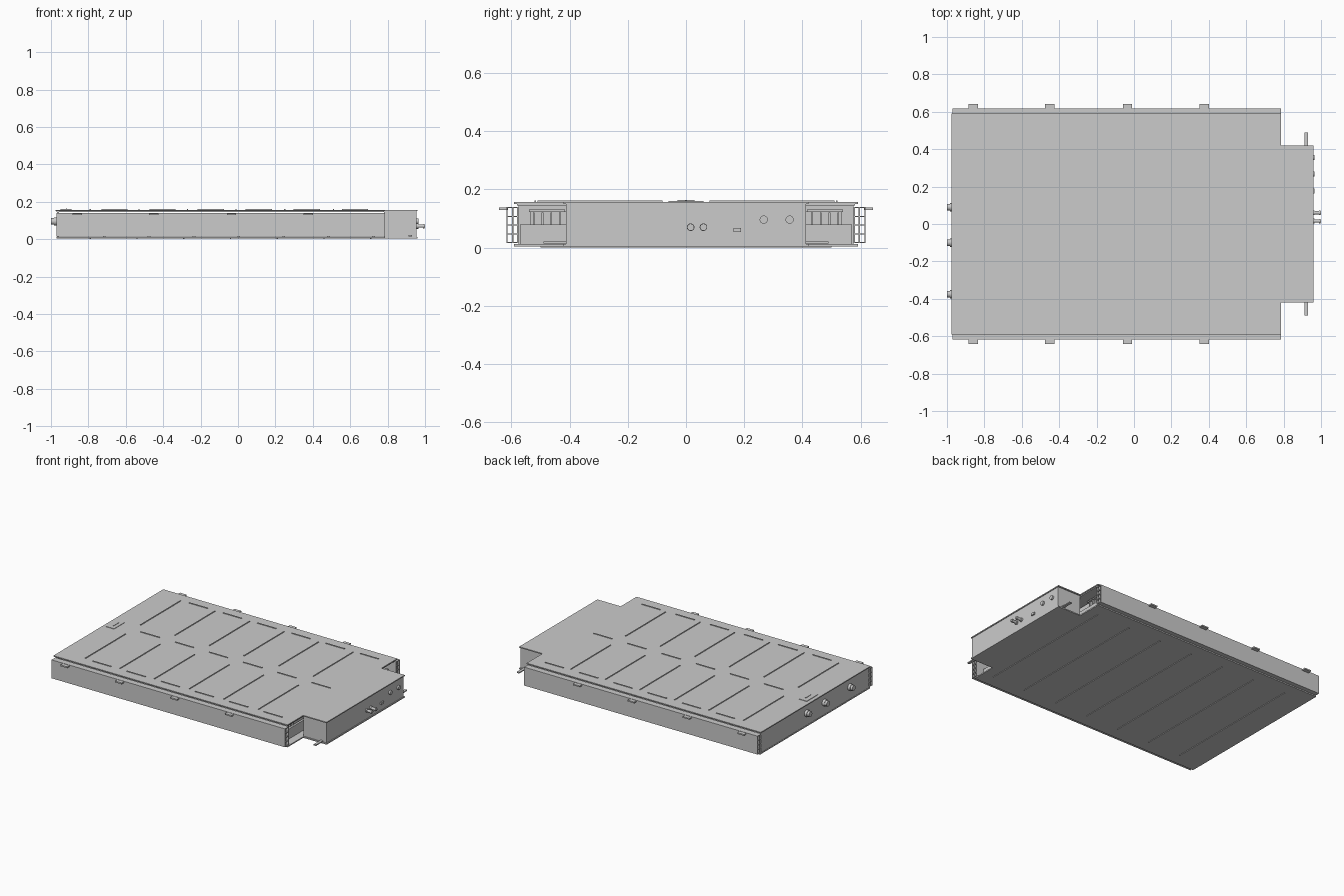
import bpy, bmesh
from mathutils import Matrix, Vector

if "Cube" in bpy.data.objects:
    bpy.data.objects.remove(bpy.data.objects["Cube"])


def finish(name, bm):
    bmesh.ops.recalc_face_normals(bm, faces=bm.faces)
    me = bpy.data.meshes.new(name)
    bm.to_mesh(me)
    bm.free()
    ob = bpy.data.objects.new(name, me)
    bpy.context.collection.objects.link(ob)
    return ob


def boxes(name, items):
    """One object from boxes given as (x0, x1, y0, y1, z0, z1)."""
    bm = bmesh.new()
    for x0, x1, y0, y1, z0, z1 in items:
        m = (Matrix.Translation(((x0 + x1) / 2, (y0 + y1) / 2, (z0 + z1) / 2))
             @ Matrix.Diagonal((abs(x1 - x0), abs(y1 - y0), abs(z1 - z0), 1)))
        bmesh.ops.create_cube(bm, size=1, matrix=m)
    return finish(name, bm)


def both(items):
    """Mirror boxes across y = 0."""
    return items + [(a, b, -d, -c, e, f) for a, b, c, d, e, f in items]


def t_plate(name, xb, xs, xf, yw, yn, z0, z1):
    """Wide plate with a narrower nose."""
    bm = bmesh.new()
    pts = [(xb, -yw), (xs, -yw), (xs, -yn), (xf, -yn), (xf, yn), (xs, yn), (xs, yw), (xb, yw)]
    face = bm.faces.new([bm.verts.new((x, y, z0)) for x, y in pts])
    ext = bmesh.ops.extrude_face_region(bm, geom=[face])
    vs = [v for v in ext["geom"] if isinstance(v, bmesh.types.BMVert)]
    bmesh.ops.translate(bm, verts=vs, vec=(0, 0, z1 - z0))
    return finish(name, bm)


def rod_x(name, steps, y, z, n=32):
    """Stepped round fitting along x: steps of (x0, x1, radius)."""
    bm = bmesh.new()
    for x0, x1, r in steps:
        m = Matrix.Translation(((x0 + x1) / 2, y, z)) @ Matrix.Rotation(1.570796, 4, 'Y')
        bmesh.ops.create_cone(bm, cap_ends=True, segments=n, radius1=r, radius2=r,
                              depth=abs(x1 - x0), matrix=m)
    ob = finish(name, bm)
    for p in ob.data.polygons:
        p.use_smooth = len(p.vertices) == 4
    bm = bmesh.new()
    bm.from_mesh(ob.data)
    for e in bm.edges:
        e.smooth = e.calc_face_angle(0) < 0.6
    bm.to_mesh(ob.data)
    bm.free()
    return ob


# Lid and floor
t_plate("lid", -0.975, 0.785, 0.96, 0.59, 0.42, 0.150, 0.157)
t_plate("lid_flange", -0.97, 0.78, 0.955, 0.58, 0.412, 0.144, 0.150)
t_plate("floor_plate", -0.97, 0.785, 0.96, 0.59, 0.42, 0.004, 0.012)

# Raised ribs on the lid, with dashes down the middle and near the sides
rib_x = [-0.79 + 0.26 * i for i in range(6)]
boxes("lid_cross_ribs", both([(x - 0.003, x + 0.003, 0.08, 0.51, 0.156, 0.161) for x in rib_x]))
dash_x = [-0.66 + 0.257 * i for i in range(6)]
boxes("lid_dashes", both([(x - 0.07, x + 0.07, 0.515, 0.521, 0.156, 0.161) for x in dash_x])
      + [(x - 0.07, x + 0.07, -0.003, 0.003, 0.156, 0.161) for x in dash_x])
boxes("disconnect_cover", [(-0.95, -0.89, -0.06, 0.06, 0.156, 0.160),
                           (-0.92, -0.914, -0.03, 0.03, 0.160, 0.163)])

# Ribs under the floor
boxes("floor_ribs", [(x - 0.003, x + 0.003, -0.5, 0.5, 0, 0.005)
                     for x in [-0.79 + 0.25 * i for i in range(7)]])

# Hollow side rails made of walls and webs
rail = [(-0.97, 0.785, y, y + 0.004, 0.015, 0.14) for y in (0.576, 0.593, 0.613)]
rail += [(-0.97, 0.785, 0.576, 0.617, z, z + 0.004) for z in (0.015, 0.045, 0.075, 0.105, 0.136)]
boxes("side_rails", both(rail))
boxes("rail_mount_tabs", both([(x - 0.025, x + 0.025, 0.612, 0.642, 0.129, 0.138)
                               for x in (-0.86, -0.45, -0.035, 0.375)]))

# End walls and nose walls
boxes("rear_wall", [(-0.968, -0.958, -0.576, 0.576, 0.012, 0.146)])
boxes("nose_front_wall", [(0.945, 0.955, -0.412, 0.412, 0.012, 0.146)])
boxes("nose_side_walls", both([(0.78, 0.955, 0.404, 0.412, 0.012, 0.146)]))
boxes("nose_mount_brackets", both([(0.911, 0.929, 0.41, 0.49, 0.014, 0.021)]))

# Battery modules and cross beams inside, visible through the open corners
pitch = 0.24
mods = [(-0.94 + pitch * i, -0.73 + pitch * i, 0.02, 0.535, 0.02, 0.125) for i in range(7)]
boxes("battery_modules", both(mods))
boxes("cross_beams", [(-0.723 + pitch * i, -0.708 + pitch * i, -0.57, 0.57, 0.012, 0.08)
                      for i in range(7)])
end = mods[-1][1]
boxes("module_end_fins", both([(end, end + 0.012, y, y + 0.006, 0.035, 0.12)
                               for y in (0.43, 0.46, 0.49, 0.52)]
                              + [(end, end + 0.02, 0.415, 0.54, 0.02, 0.034),
                                 (end, end + 0.016, 0.415, 0.54, 0.122, 0.130)]))

# Rear connectors
for i, y in enumerate((0.09, -0.1, -0.375)):
    rod_x(f"rear_connector_{i}", [(-0.985, -0.965, 0.022), (-1.0, -0.985, 0.018)], y, 0.095)

# Nose coolant ports, round sockets and signal socket
for i, y in enumerate((0.016, 0.06)):
    rod_x(f"coolant_port_{i}", [(0.95, 1.0, 0.009), (0.955, 0.964, 0.013), (0.988, 0.996, 0.012)], y, 0.07)
for i, y in enumerate((0.267, 0.356)):
    rod_x(f"round_socket_{i}", [(0.95, 0.966, 0.014)], y, 0.096)
boxes("signal_socket", [(0.95, 0.964, 0.163, 0.189, 0.053, 0.068)])
